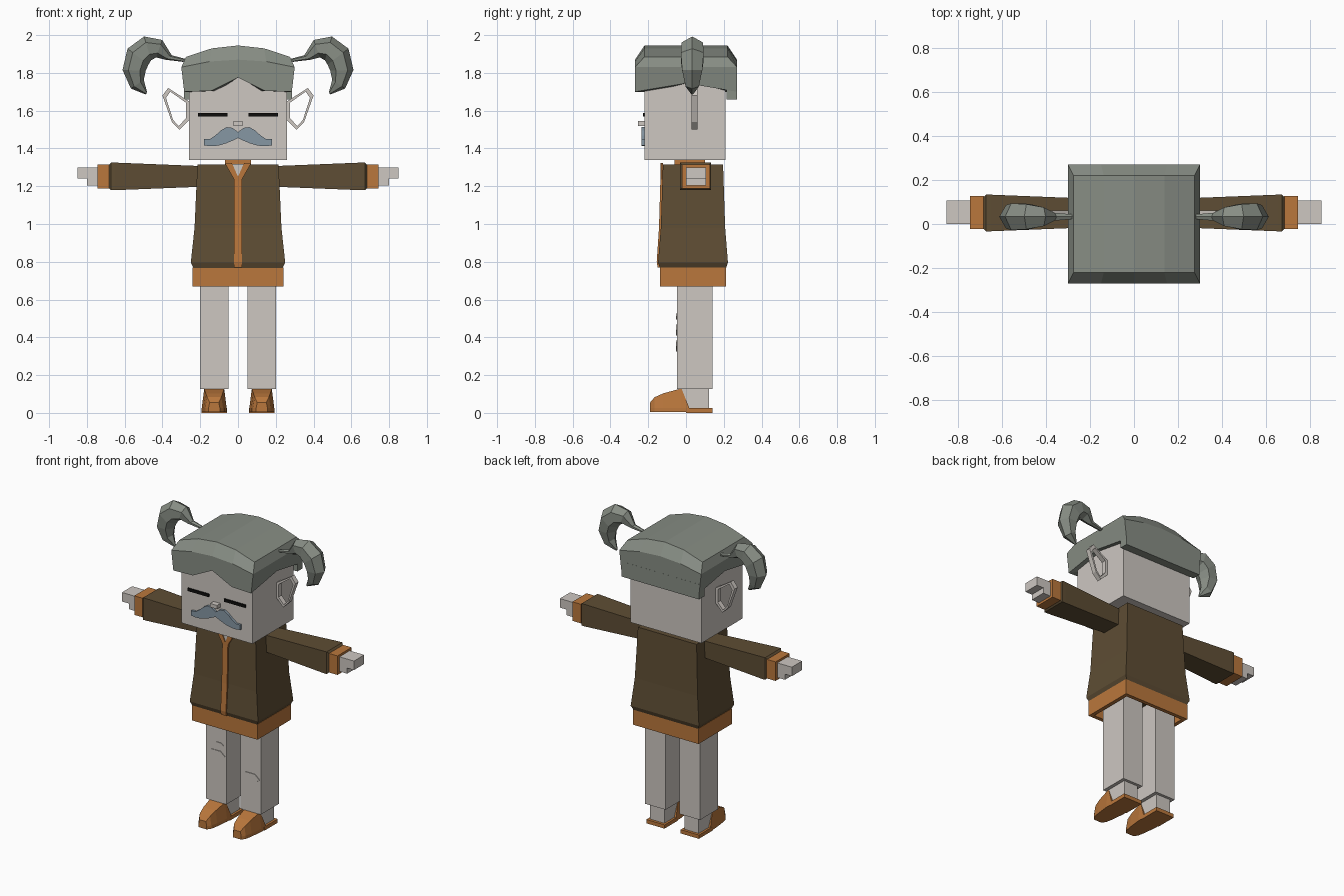
import bpy
import bmesh
from math import cos, sin, pi, radians, sqrt

default_cube = bpy.data.objects.get("Cube")
if default_cube:
    bpy.data.objects.remove(default_cube, do_unlink=True)


def material(name, shade):
    """Make a flat material from a display-space hex shade."""
    channels = [byte / 255 for byte in bytes.fromhex(shade)]
    linear = [((c + 0.055) / 1.055) ** 2.4 for c in channels] + [1]
    mat = bpy.data.materials.new(name)
    mat.use_nodes = True
    mat.diffuse_color = linear
    mat.node_tree.nodes["Principled BSDF"].inputs["Base Color"].default_value = linear
    return mat


skin = material("pale_skin", "CDC7C1")
hair = material("grey_hair", "878D84")
orange = material("orange_leather", "BA773C")
brown = material("brown_cloth", "5E4D34")
blue = material("blue_grey_moustache", "8697A4")
black = material("black_lash", "0E0D0C")


def build(name, mat, points, faces):
    mesh = bmesh.new()
    verts = [mesh.verts.new(point) for point in points]
    for face in faces:
        mesh.faces.new([verts[index] for index in face])
    bmesh.ops.recalc_face_normals(mesh, faces=mesh.faces)
    data = bpy.data.meshes.new(name)
    mesh.to_mesh(data)
    mesh.free()
    data.materials.append(mat)
    part = bpy.data.objects.new(name, data)
    bpy.context.scene.collection.objects.link(part)


def bridge(size, start, end):
    """Quads joining two rings of points."""
    return [(start + i, start + (i + 1) % size, end + (i + 1) % size, end + i)
            for i in range(size)]


def loft(name, mat, rings, closed=False):
    """Skin equal-length rings, capped at both ends or closed into a loop."""
    size = len(rings[0])
    points = [point for ring in rings for point in ring]
    last = len(points) - size
    faces = []
    for start in range(0, last, size):
        faces += bridge(size, start, start + size)
    if closed:
        faces += bridge(size, last, 0)
    else:
        faces += [range(size), range(last, len(points))]
    build(name, mat, points, faces)


def rectangle(width, depth, z, x=0, y=0):
    corners = ((-1, -1), (1, -1), (1, 1), (-1, 1))
    return [(x + a * width / 2, y + b * depth / 2, z) for a, b in corners]


def block(name, mat, width, depth, bottom, top, x=0, y=0):
    loft(name, mat, [rectangle(width, depth, z, x, y) for z in (bottom, top)])


def plate(name, mat, outline, front, thickness):
    """Extrude an x-z outline backwards along y."""
    loft(name, mat, [[(x, y, z) for x, z in outline] for y in (front, front + thickness)])


# Head, neck and nose
face_y = -0.22
block("head", skin, width=0.52, depth=0.43, bottom=1.34, top=1.82, y=-0.005)
block("neck", skin, width=0.12, depth=0.14, bottom=1.25, top=1.36, y=0.02)
block("nose", skin, width=0.05, depth=0.04, bottom=1.52, top=1.545, y=-0.235)

# Moustache: a drooping wave above and a shallow bow below
spread = [step * 0.03 for step in range(-6, 7)]
upper = [(x, 1.48 + 0.034 * cos((abs(x) - 0.05) * pi / 0.115)) for x in spread]
lower = [(x, 1.455 - 0.043 * sin(abs(x) * pi / 0.28)) for x in reversed(spread)]
plate("moustache", blue, upper + lower, front=face_y - 0.015, thickness=0.016)


# Hair cap: rings round the head, each arched across the front and back
def hair_ring(half_width, half_depth, edge, front, back, side, power=2):
    across = (-1, -0.5, 0, 0.5, 1)
    arch = [1 - abs(t) ** power for t in across]
    ring = [(t * half_width, -half_depth, edge + front * a) for t, a in zip(across, arch)]
    ring.append((half_width, 0, edge + side))
    ring += [(-t * half_width, half_depth, edge + back * a) for t, a in zip(across, arch)]
    ring.append((-half_width, 0, edge + side))
    return ring


rim = dict(edge=1.7, front=0.075, back=0, side=0.045, power=0.1)
cap = [hair_ring(0.22, 0.18, **rim),
       hair_ring(0.285, 0.27, **rim),
       hair_ring(0.3, 0.27, edge=1.83, front=0.04, back=0.04, side=0),
       hair_ring(0.275, 0.22, edge=1.885, front=0.06, back=0.06, side=0)]
size = len(cap[0])
crown = size * (len(cap) - 1)
cap_faces = []
for start in range(0, crown, size):
    cap_faces += bridge(size, start, start + size)
front_row = list(range(crown, crown + 5))
back_row = list(range(crown + 10, crown + 5, -1))
for i in range(4):
    cap_faces.append((front_row[i], front_row[i + 1], back_row[i + 1], back_row[i]))
cap_faces.append((front_row[-1], front_row[-1] + 1, back_row[-1]))
cap_faces.append((front_row[0], back_row[0], back_row[0] + 1))
build("hair_cap", hair, [point for ring in cap for point in ring], cap_faces)
block("hair_back", hair, width=0.57, depth=0.055, bottom=1.66, top=1.76, y=0.243)

# Jacket flaring to a lip, with a hollow hem below
jacket_y = 0.037
loft("jacket", brown, [
    rectangle(width, width * 0.74, z, y=jacket_y)
    for width, z in ((0.47, 0.765), (0.5, 0.795), (0.46, 0.98), (0.43, 1.315))])
hem_outer = [rectangle(0.48, 0.35, z, y=jacket_y) for z in (0.668, 0.77)]
hem_inner = [rectangle(0.43, 0.3, z, y=jacket_y) for z in (0.77, 0.668)]
loft("hem", orange, hem_outer + hem_inner, closed=True)

# Front band, neck opening and collar
loft("front_band", orange, [
    rectangle(0.04, 0.02, z, y=y)
    for y, z in ((-0.14, 0.77), (-0.145, 0.8), (-0.133, 0.98), (-0.125, 1.25))])
plate("neck_opening", skin, [(0, 1.24), (0.035, 1.318), (-0.035, 1.318)],
      front=-0.13, thickness=0.009)
block("collar", orange, width=0.14, depth=0.16, bottom=1.31, top=1.338, y=0.02)


def pigtail(name, side):
    """Sweep a tapering hexagon from a thin stem round a hooked arc."""
    steps = 6
    rings = []
    for step in range(-1, steps + 1):
        t = max(step, 0) / steps
        angle = radians(145 - 215 * t)
        x, z = 0.45 + 0.1 * cos(angle), 1.81 + 0.125 * sin(angle)
        radius = 0.07 * sin(pi * (0.07 + 0.91 * t)) ** 0.8
        if step < 0:
            x, z, radius = 0.28, 1.865, 0.012
        ring = []
        for corner in range(6):
            turn = corner * pi / 3
            out = radius * cos(turn)
            ring.append((side * (x + out * cos(angle)), 0.033 + radius * sin(turn),
                         z + out * sin(angle)))
        rings.append(ring)
    loft(name, hair, rings)


def ear(name, side):
    """An open faceted ring standing off the side of the head."""
    outer = [(0.26, 1.55), (0.31, 1.5), (0.35, 1.54), (0.4, 1.68), (0.37, 1.72), (0.26, 1.65)]
    middle_x = sum(x for x, z in outer) / len(outer)
    middle_z = sum(z for x, z in outer) / len(outer)
    inner = [(x + (middle_x - x) / 4, z + (middle_z - z) / 6) for x, z in outer]
    front, back = 0.03, 0.062
    layers = ((outer, front), (outer, back), (inner, back), (inner, front))
    loft(name, skin, [[(side * x, y, z) for x, z in loop] for loop, y in layers], closed=True)


def shoe(name, x):
    """Loft a rounded toe back to a sloping edge at the ankle."""
    rings = []
    for t in (0, 0.15, 0.45, 1):
        y = 0.16 * t - 0.19
        base = 0.03 + 0.036 * t ** 0.4
        top = 0.055 + 0.073 * sqrt(t)
        lip = 0.025
        profile = ((-base, 0.004), (base, 0.004), (base, lip),
                   (base * 0.8, top), (-base * 0.8, top), (-base, lip))
        rings.append([(x + offset, y, z) for offset, z in profile])
    rings.append([(px, 0.028 - pz * 0.4, pz) for px, y, pz in rings[-1]])
    loft(name, orange, rings)


def sleeve(name, side):
    """Widening square sleeve with a chamfered end."""
    rings = []
    for x, half in ((0.2, 0.055), (0.65, 0.073), (0.672, 0.073), (0.685, 0.06)):
        section = rectangle(2 * half + 0.02, 2 * half, 0, x=0.05, y=1.252)
        rings.append([(side * x, y, z) for y, z, unused in section])
    loft(name, brown, rings)


for side, label in ((1, "left_"), (-1, "right_")):
    # Face and hair details
    pigtail(label + "pigtail", side)
    ear(label + "ear", side)
    block(label + "eye", black, width=0.155, depth=0.009, bottom=1.568, top=1.587,
          x=side * 0.134, y=face_y - 0.004)
    lapel = [(0, 1.225), (0.02, 1.235), (0.07, 1.322), (0.032, 1.322), (0, 1.25)]
    plate(label + "lapel", orange, [(side * x, z) for x, z in lapel],
          front=-0.136, thickness=0.015)

    # Sleeve, cuff and stepped hand
    sleeve(label + "sleeve", side)
    block(label + "cuff", orange, width=0.065, depth=0.148, bottom=1.188, top=1.314,
          x=side * 0.712, y=0.052)
    block(label + "hand", skin, width=0.11, depth=0.107, bottom=1.24, top=1.3,
          x=side * 0.795, y=0.053)
    block(label + "fingers", skin, width=0.06, depth=0.107, bottom=1.203, top=1.24,
          x=side * 0.77, y=0.053)

    # Leg, ankle, shoe and heel
    leg_x = side * 0.126
    block(label + "leg", skin, width=0.15, depth=0.188, bottom=0.127, top=0.768,
          x=leg_x, y=0.046)
    block(label + "ankle", skin, width=0.105, depth=0.142, bottom=0.02, top=0.13,
          x=leg_x, y=0.051)
    shoe(label + "shoe", leg_x)
    block(label + "heel", orange, width=0.134, depth=0.14, bottom=0, top=0.025,
          x=leg_x, y=0.07)

# Worn knee patches
for name, x, z, width in (("right_knee_patch", -0.126, 0.44, 0.067),
                          ("left_knee_patch", 0.126, 0.355, 0.067),
                          ("right_small_patch", -0.105, 0.51, 0.035)):
    angles = [corner * pi / 3 for corner in range(6)]
    patch = [(x + width * cos(a), z + width / 2 * sin(a)) for a in angles]
    plate(name, skin, patch, front=-0.052, thickness=0.005)
